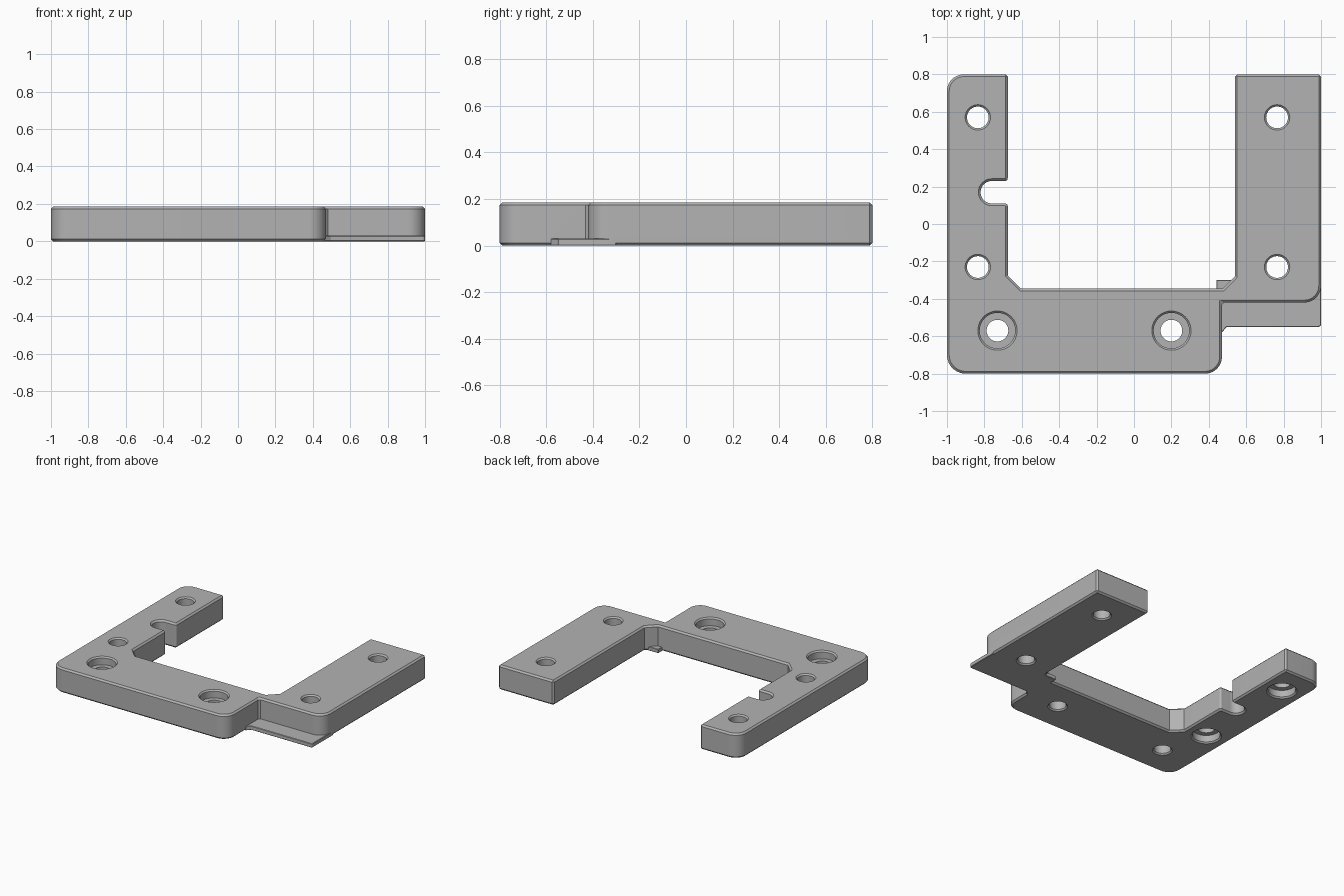
import bpy, bmesh, math
from mathutils import Vector

if "Cube" in bpy.data.objects:
    bpy.data.objects.remove(bpy.data.objects["Cube"], do_unlink=True)

HEIGHT = 0.185
CHAMFER = 0.012

grey = bpy.data.materials.new("plain grey")
grey.use_nodes = True
GREY = (0.45, 0.45, 0.45, 1)
grey.diffuse_color = GREY
grey.node_tree.nodes["Principled BSDF"].inputs["Base Color"].default_value = GREY


def make_object(name, bm):
    bmesh.ops.recalc_face_normals(bm, faces=bm.faces)
    mesh = bpy.data.meshes.new(name)
    bm.to_mesh(mesh)
    bm.free()
    mesh.materials.append(grey)
    obj = bpy.data.objects.new(name, mesh)
    bpy.context.collection.objects.link(obj)
    return obj


def rounded(corners, steps=10):
    """Turn (x, y, radius) corners into an outline with filleted corners."""
    points = []
    for i, (x, y, r) in enumerate(corners):
        p = Vector((x, y))
        if r == 0:
            points.append(p)
            continue
        a = (Vector(corners[i - 1][:2]) - p).normalized()
        b = (Vector(corners[(i + 1) % len(corners)][:2]) - p).normalized()
        half = a.angle(b) / 2
        center = p + (a + b).normalized() * r / math.sin(half)
        start = p + a * r / math.tan(half) - center
        end = p + b * r / math.tan(half) - center
        sweep = start.angle_signed(end)
        for k in range(steps + 1):
            t = -sweep * k / steps
            c, s = math.cos(t), math.sin(t)
            points.append(center + Vector((start.x * c - start.y * s,
                                           start.x * s + start.y * c)))
    return points


def plate(name, corners, height, chamfer):
    bm = bmesh.new()
    face = bm.faces.new([bm.verts.new((p.x, p.y, 0)) for p in rounded(corners)])
    bmesh.ops.remove_doubles(bm, verts=bm.verts, dist=0.0005)
    top = bmesh.ops.extrude_face_region(bm, geom=list(bm.faces))
    for v in top["geom"]:
        if isinstance(v, bmesh.types.BMVert):
            v.co.z = height
    obj = make_object(name, bm)
    bevel = obj.modifiers.new("chamfer", 'BEVEL')
    bevel.width = chamfer
    bevel.segments = 1
    bevel.limit_method = 'ANGLE'
    bevel.angle_limit = math.radians(50)
    apply(obj, bevel)
    return obj


def apply(obj, modifier):
    bpy.ops.object.select_all(action='DESELECT')
    bpy.context.view_layer.objects.active = obj
    obj.select_set(True)
    bpy.ops.object.modifier_apply(modifier=modifier.name)


def combine(obj, other, operation):
    mod = obj.modifiers.new("combine", 'BOOLEAN')
    mod.operation = operation
    mod.solver = 'EXACT'
    mod.object = other
    apply(obj, mod)
    bpy.data.objects.remove(other, do_unlink=True)


def hole_cutter(x, y, top_r=0.058, bottom_r=0.058, r=0.058, depth=0.06):
    """Lathe a chamfered hole, with a counterbore where an end is wider."""
    c, over = 0.01, 0.02
    profile = [(0, -over), (bottom_r + c + over, -over), (bottom_r, c)]
    if bottom_r > r:
        profile += [(bottom_r, depth), (r, depth)]
    if top_r > r:
        profile += [(r, HEIGHT - depth), (top_r, HEIGHT - depth)]
    profile += [(top_r, HEIGHT - c), (top_r + c + over, HEIGHT + over),
                (0, HEIGHT + over)]
    bm = bmesh.new()
    verts = [bm.verts.new((px, 0, pz)) for px, pz in profile]
    edges = [bm.edges.new(pair) for pair in zip(verts, verts[1:])]
    bmesh.ops.spin(bm, geom=verts + edges, cent=(0, 0, 0), axis=(0, 0, 1),
                   angle=math.tau, steps=40)
    bmesh.ops.remove_doubles(bm, verts=bm.verts, dist=0.0001)
    bmesh.ops.translate(bm, verts=bm.verts, vec=(x, y, 0))
    cutter = make_object("hole_cutter", bm)
    cutter.hide_render = True
    return cutter


# U-shaped bracket with a slot in one arm
bracket = plate("bracket", [
    (-1, -0.8, 0.1), (0.47, -0.8, 0.09), (0.47, -0.42, 0), (1, -0.42, 0.09),
    (1, 0.8, 0), (0.54, 0.8, 0), (0.54, -0.28, 0), (0.475, -0.345, 0),
    (-0.605, -0.345, 0), (-0.675, -0.275, 0),
    (-0.675, 0.11, 0.015), (-0.82, 0.11, 0.0595), (-0.82, 0.23, 0.0595),
    (-0.675, 0.23, 0.015), (-0.675, 0.8, 0), (-1, 0.8, 0.09)],
    HEIGHT, CHAMFER)

# Thin lip under the stepped corner
lip = plate("lip", [(0.44, -0.58, 0), (0.47, -0.58, 0), (0.495, -0.55, 0),
                    (1, -0.55, 0.015), (1, -0.3, 0), (0.44, -0.3, 0)], 0.03, 0.003)
combine(bracket, lip, 'UNION')

# Screw holes: arms, then front bar
for y in (0.57, -0.23):
    combine(bracket, hole_cutter(-0.835, y, bottom_r=0.095), 'DIFFERENCE')
    combine(bracket, hole_cutter(0.765, y), 'DIFFERENCE')
for x in (-0.73, 0.2):
    combine(bracket, hole_cutter(x, -0.57, top_r=0.095), 'DIFFERENCE')

bpy.ops.object.shade_smooth_by_angle(angle=math.radians(30))
